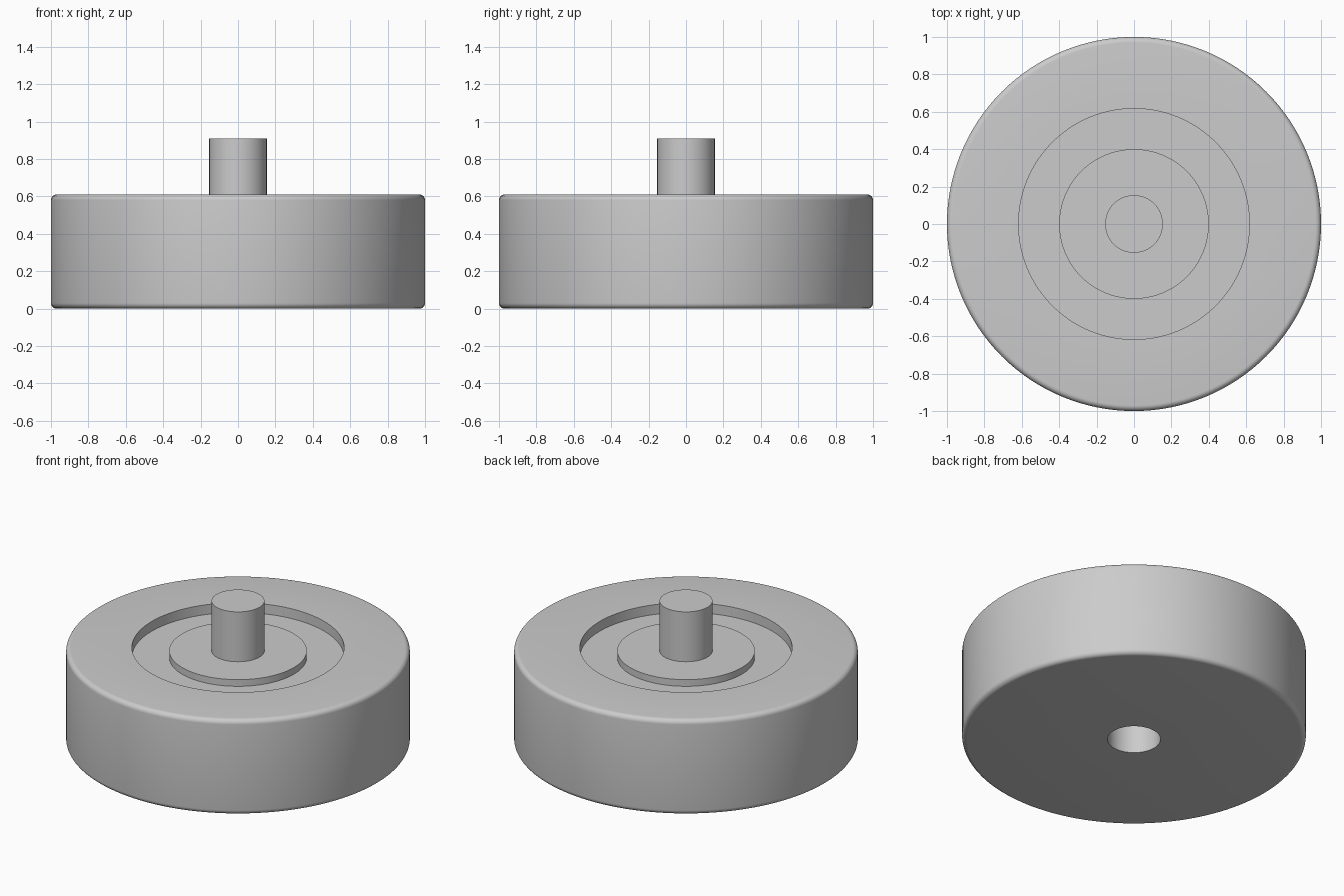
import bpy
import bmesh
from math import cos, sin, pi, radians

cube = bpy.data.objects.get("Cube")
if cube:
    bpy.data.objects.remove(cube, do_unlink=True)

SEGMENTS = 128
OUTER, RECESS, HUB, PIN = 1.0, 0.617, 0.4, 0.154    # radii
TOP, FLOOR, HUB_TOP, PIN_TOP = 0.61, 0.547, 0.59, 0.91    # heights
HOLE_DEPTH = 0.32
ROUND = 0.03

grey = bpy.data.materials.new("light_grey")
grey.use_nodes = True
colour = (0.6, 0.6, 0.6, 1)
grey.diffuse_color = colour
grey.node_tree.nodes["Principled BSDF"].inputs["Base Color"].default_value = colour


def arc(r, z, start, steps=6):
    """Quarter-round profile points about (r, z)."""
    angles = [start + pi / 2 * i / steps for i in range(steps + 1)]
    return [(r + ROUND * cos(a), z + ROUND * sin(a)) for a in angles]


def lathe(name, profile):
    """Turn an (r, z) profile about the z axis; points on the axis become poles."""
    bm = bmesh.new()
    rings = []
    for r, z in profile:
        count = SEGMENTS if r > 0 else 1
        rings.append([bm.verts.new((r * cos(2 * pi * j / SEGMENTS),
                                    r * sin(2 * pi * j / SEGMENTS), z))
                      for j in range(count)])
    for a, b in zip(rings, rings[1:]):
        for j in range(SEGMENTS):
            k = (j + 1) % SEGMENTS
            corners = [a[j % len(a)], a[k % len(a)], b[k % len(b)], b[j % len(b)]]
            bm.faces.new(list(dict.fromkeys(corners)))
    mesh = bpy.data.meshes.new(name)
    bm.to_mesh(mesh)
    bm.free()
    mesh.materials.append(grey)
    obj = bpy.data.objects.new(name, mesh)
    bpy.context.collection.objects.link(obj)
    bpy.ops.object.select_all(action="DESELECT")
    obj.select_set(True)
    bpy.context.view_layer.objects.active = obj
    bpy.ops.object.shade_smooth_by_angle(angle=radians(30))
    return obj


# Wheel body: socket underneath, rounded rims, recessed top
lathe("wheel_body",
      [(0, HOLE_DEPTH), (PIN, HOLE_DEPTH), (PIN, 0)]
      + arc(OUTER - ROUND, ROUND, -pi / 2)
      + arc(OUTER - ROUND, TOP - ROUND, 0)
      + [(RECESS, TOP), (RECESS, FLOOR), (HUB, FLOOR)])

# Raised disc in the recess
lathe("hub_disc", [(HUB, FLOOR), (HUB, HUB_TOP), (PIN, HUB_TOP)])

# Centre pin
lathe("centre_pin", [(PIN, HUB_TOP), (PIN, PIN_TOP), (0, PIN_TOP)])
